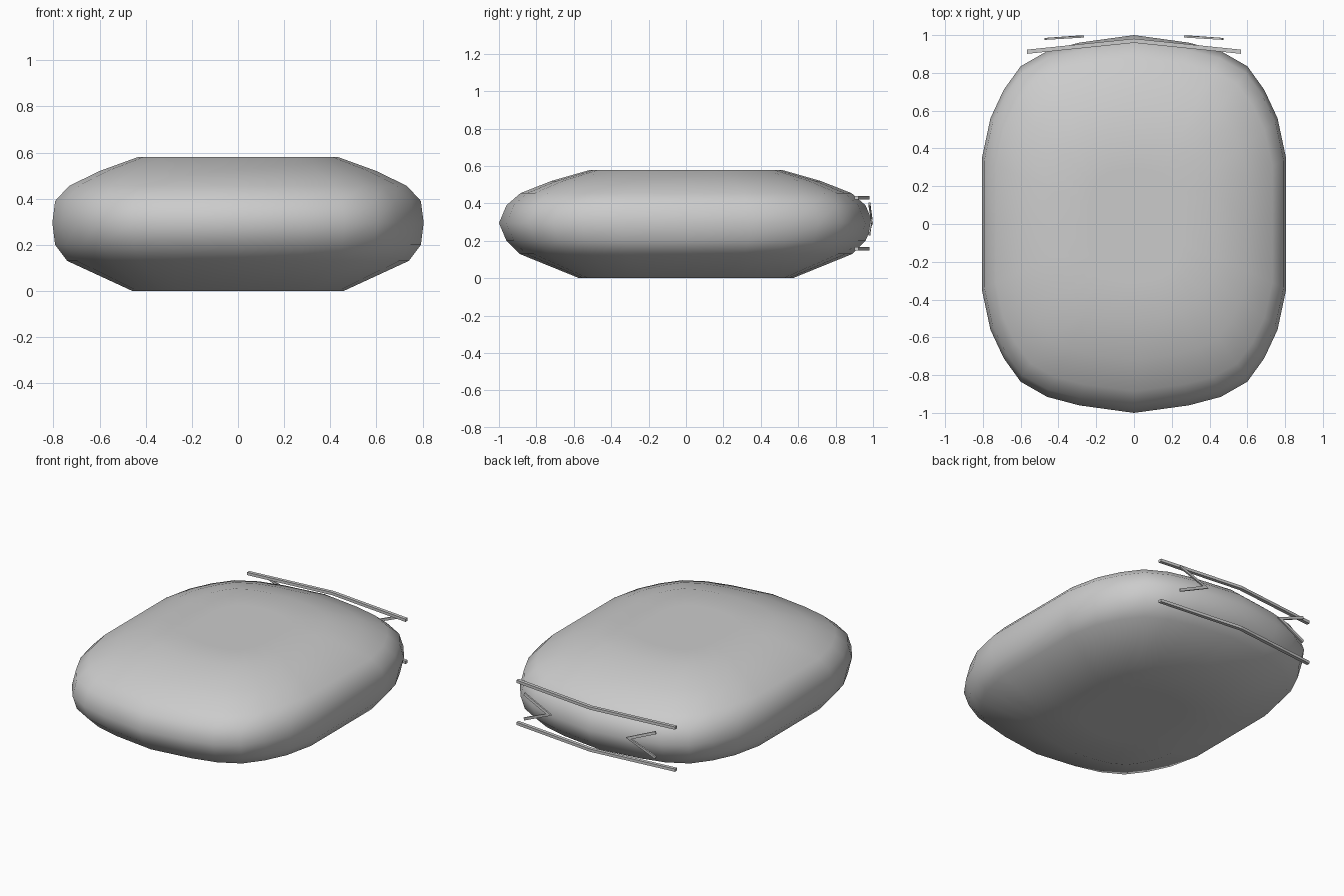
import bpy, bmesh
from mathutils import Vector

if "Cube" in bpy.data.objects:
    bpy.data.objects.remove(bpy.data.objects["Cube"])


def loft(name, rings, smooth=False):
    """Join equal-length closed rings with quads and cap both ends."""
    bm = bmesh.new()
    loops = [[bm.verts.new(p) for p in r] for r in rings]
    n = len(loops[0])
    for a, b in zip(loops, loops[1:]):
        for i in range(n):
            j = (i + 1) % n
            bm.faces.new((a[i], a[j], b[j], b[i]))
    bm.faces.new(loops[0][::-1])
    bm.faces.new(loops[-1])
    bmesh.ops.recalc_face_normals(bm, faces=bm.faces[:])
    mesh = bpy.data.meshes.new(name)
    bm.to_mesh(mesh)
    bm.free()
    for p in mesh.polygons:
        p.use_smooth = smooth
    ob = bpy.data.objects.new(name, mesh)
    bpy.context.collection.objects.link(ob)
    return ob


def strip(name, points, sides, depths):
    """Rectangular bar through points; each point has a side and a depth offset."""
    rings = []
    for p, s, d in zip(points, sides, depths):
        p, s, d = Vector(p), Vector(s), Vector(d)
        rings.append([p + s + d, p - s + d, p - s - d, p + s - d])
    return loft(name, rings)


# Cushion-like body: one quarter of the plan outline, mirrored around
quarter = [(0.805, 0), (0.805, 0.35), (0.76, 0.56), (0.69, 0.71),
           (0.6, 0.835), (0.46, 0.915), (0.29, 0.96), (0, 1.0)]
half = quarter + [(-x, y) for x, y in quarter[-2::-1]]
outline = half + [(x, -y) for x, y in half[-2:0:-1]]
# (height, x scale, y scale) of each layer
layers = [(0, 0.3, 0.3), (0, 0.57, 0.57), (0.13, 0.92, 0.89), (0.2, 0.985, 0.96),
          (0.295, 1, 1), (0.39, 0.985, 0.96), (0.455, 0.91, 0.885),
          (0.52, 0.745, 0.72), (0.58, 0.54, 0.51), (0.58, 0.3, 0.3)]
loft("body", [[(x * sx, y * sy, z) for x, y in outline] for z, sx, sy in layers], True)

# Two bent bars across the back
for name, z in (("upper_bar", 0.43), ("lower_bar", 0.158)):
    strip(name, [(-0.567, 0.912, z), (0, 0.97, z), (0.567, 0.912, z)],
          [(0, 0, 0.009)] * 3, [(0, 0.011, 0)] * 3)

# Pair of chevron eyes pointing inward between the bars
for name, m in (("left_eye", -1), ("right_eye", 1)):
    strip(name, [(0.47 * m, 0.98, 0.398), (0.285 * m, 0.992, 0.318), (0.47 * m, 0.98, 0.236)],
          [(-0.003 * m, 0, 0.008), (-0.02 * m, 0, 0), (-0.003 * m, 0, -0.008)],
          [(0, 0.005, 0)] * 3)
